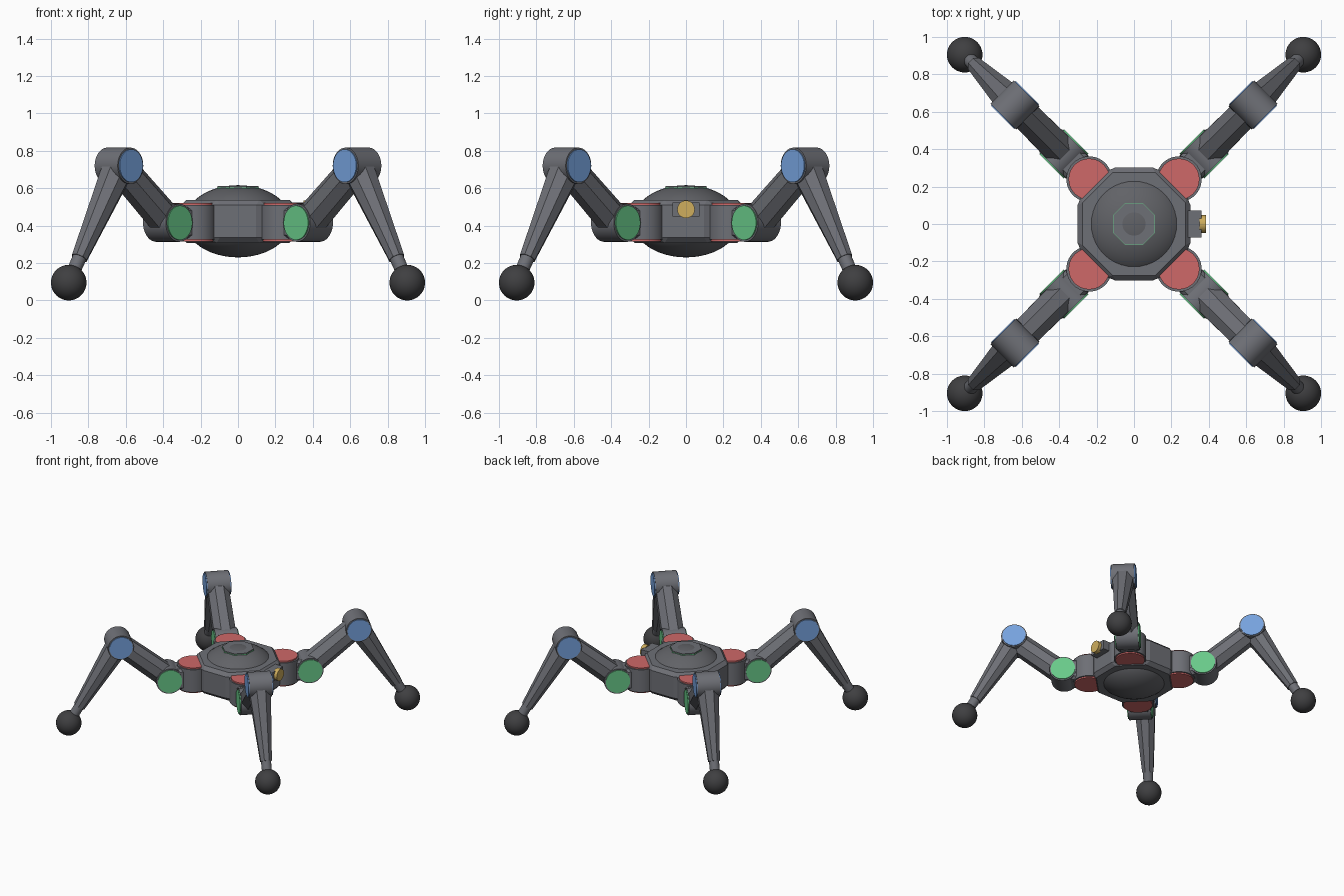
import bpy, bmesh, math
from mathutils import Vector, Matrix

if "Cube" in bpy.data.objects:
    bpy.data.objects.remove(bpy.data.objects["Cube"])


def mat(name, rgb):
    m = bpy.data.materials.new(name)
    m.diffuse_color = (*rgb, 1)
    m.use_nodes = True
    m.node_tree.nodes["Principled BSDF"].inputs["Base Color"].default_value = m.diffuse_color
    return m


GREY = mat("shell grey", (0.155, 0.16, 0.18))
DOME = mat("dome grey", (0.12, 0.123, 0.135))
DARK = mat("rubber dark", (0.05, 0.05, 0.053))
RED = mat("hip red", (0.62, 0.14, 0.14))
GREEN = mat("shoulder green", (0.14, 0.58, 0.25))
BLUE = mat("knee blue", (0.18, 0.36, 0.72))
GOLD = mat("lens gold", (0.62, 0.42, 0.11))


def finish(bm, name, material, matrix=None, smooth=True, bevel=0):
    me = bpy.data.meshes.new(name)
    if matrix is not None:
        bm.transform(matrix)
    bmesh.ops.recalc_face_normals(bm, faces=bm.faces)
    bm.to_mesh(me)
    bm.free()
    ob = bpy.data.objects.new(name, me)
    bpy.context.collection.objects.link(ob)
    me.materials.append(material)
    if bevel:
        mod = ob.modifiers.new("bevel", "BEVEL")
        mod.width = bevel
        mod.segments = 1
    if smooth:
        bpy.ops.object.select_all(action="DESELECT")
        bpy.context.view_layer.objects.active = ob
        ob.select_set(True)
        bpy.ops.object.shade_smooth_by_angle(angle=math.radians(30))
    return ob


def rod(name, p1, p2, r1, r2, material, sides=32, turn=None, bevel=0):
    """Cylinder or cone from p1 to p2; with few sides the flats face outwards."""
    p1, p2 = Vector(p1), Vector(p2)
    axis = (p2 - p1).normalized()
    side = Vector((0, 1, 0)) if abs(axis.y) < 0.9 else Vector((1, 0, 0))
    other = axis.cross(side).normalized()
    frame = Matrix((side, other, axis)).transposed().to_4x4()
    if sides == 8:
        frame = frame @ Matrix.Rotation(math.pi / 8, 4, "Z")
        r1, r2 = r1 / math.cos(math.pi / 8), r2 / math.cos(math.pi / 8)
    m = Matrix.Translation((p1 + p2) / 2) @ frame
    if turn is not None:
        m = turn @ m
    bm = bmesh.new()
    bmesh.ops.create_cone(bm, cap_ends=True, segments=sides, radius1=r1,
                          radius2=r2, depth=(p2 - p1).length)
    return finish(bm, name, material, m, sides > 8, bevel)


def box(name, centre, size, material, turn=None, bevel=0):
    bm = bmesh.new()
    bmesh.ops.create_cube(bm, size=1)
    m = Matrix.Translation(centre) @ Matrix.Diagonal((*size, 1))
    return finish(bm, name, material, turn @ m if turn is not None else m, False, bevel)


def ball(name, centre, radii, material, turn=None):
    bm = bmesh.new()
    bmesh.ops.create_uvsphere(bm, u_segments=40, v_segments=24, radius=1)
    m = Matrix.Translation(centre) @ Matrix.Diagonal((*radii, 1))
    return finish(bm, name, material, turn @ m if turn is not None else m)


# Central octagonal body with domes above and below
rod("body", (0, 0, 0.308), (0, 0, 0.538), 0.303, 0.303, GREY, 8, bevel=0.028)
ball("dome", (0, 0, 0.423), (0.285, 0.285, 0.193), DOME)
rod("top_plate_rim", (0, 0, 0.594), (0, 0, 0.604), 0.112, 0.112, GREEN, 8)
rod("top_plate", (0, 0, 0.604), (0, 0, 0.611), 0.11, 0.11, GREY, 8)

# Sensor on the +x side
box("sensor_housing", (0.32, 0, 0.486), (0.08, 0.142, 0.076), GREY)
rod("sensor_lens", (0.35, 0, 0.487), (0.385, 0, 0.487), 0.047, 0.047, GOLD)

# Leg stations as (radial distance, height)
HIP, SHOULDER, KNEE, FOOT = (0.339, 0.415), (0.53, 0.415), (0.9, 0.72), (1.28, 0.095)


def at(station, t=0):
    return (station[0], t, station[1])


def joint(name, station, radius, half, cap_radius, cap_material, turn):
    rod(name + "_joint", at(station, -half), at(station, half), radius, radius, GREY, 36, turn)
    for s in (-1, 1):
        rod(name + "_cap", at(station, s * (half - 0.005)), at(station, s * (half + 0.007)),
            cap_radius, cap_radius, cap_material, 36, turn)


for i in range(4):
    turn = Matrix.Rotation(math.radians(45 + 90 * i), 4, "Z")
    # Hip: upright drum with red end discs
    rod("hip_drum", (HIP[0], 0, 0.325), (HIP[0], 0, 0.51), 0.122, 0.122, GREY, 40, turn)
    for z in (0.314, 0.508):
        rod("hip_disc", (HIP[0], 0, z), (HIP[0], 0, z + 0.013), 0.11, 0.11, RED, 40, turn)
    box("hip_link", (0.44, 0, HIP[1]), (0.19, 0.165, 0.17), GREY, turn, 0.02)
    # Upper leg between the shoulder and knee joints
    joint("shoulder", SHOULDER, 0.102, 0.086, 0.092, GREEN, turn)
    rod("upper_leg", at(SHOULDER), at(KNEE), 0.084, 0.078, GREY, 8, turn)
    joint("knee", KNEE, 0.097, 0.087, 0.088, BLUE, turn)
    # Tapered lower leg, ankle and ball foot
    a, b = Vector(at(KNEE)), Vector(at(FOOT))
    rod("lower_leg", a, a.lerp(b, 0.79), 0.084, 0.042, GREY, 8, turn)
    rod("ankle", a.lerp(b, 0.78), b, 0.038, 0.036, GREY, 24, turn)
    ball("foot", b, (0.095,) * 3, DARK, turn)
